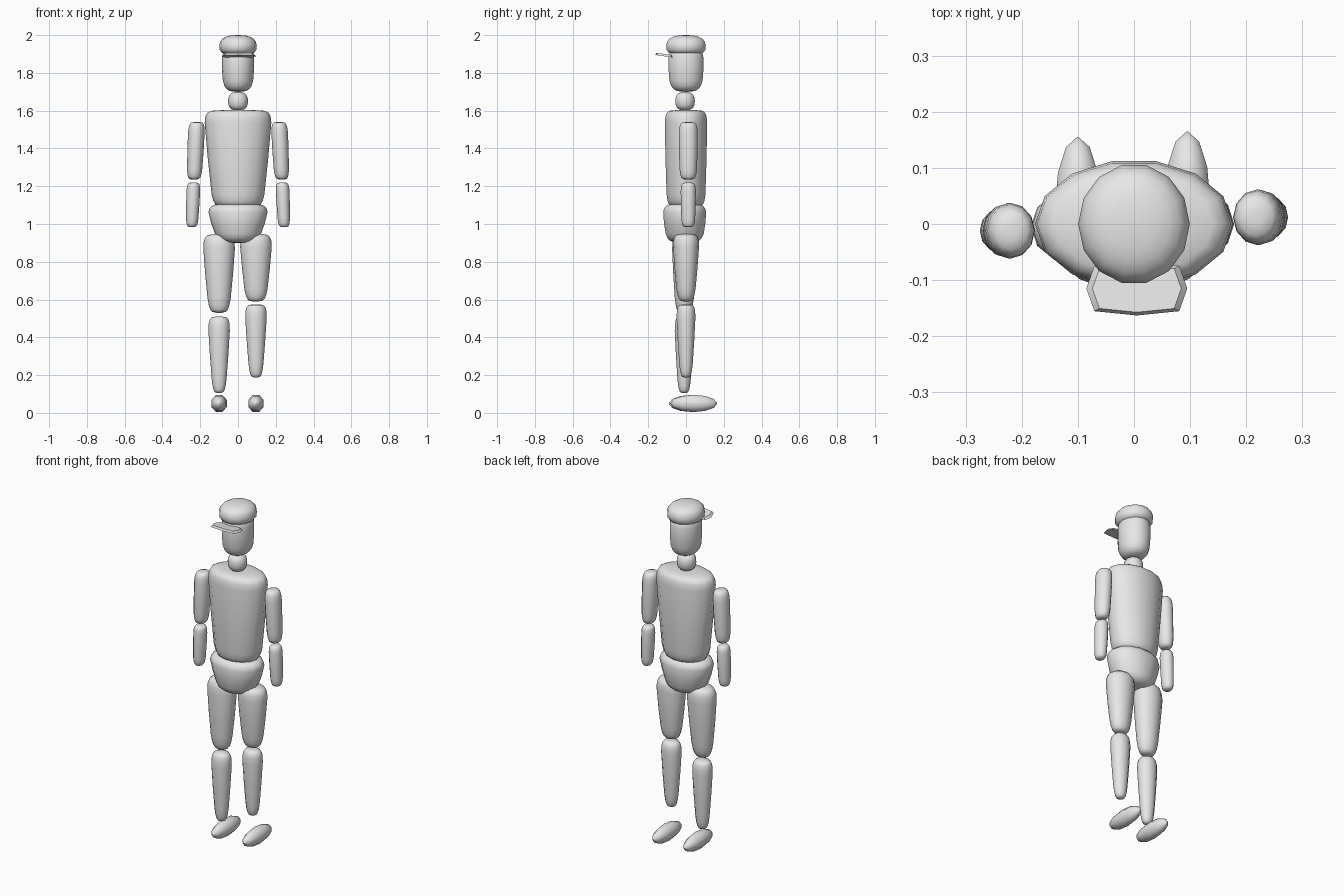
import bpy, bmesh, math
from math import sin, cos, copysign
from mathutils import Vector

cube = bpy.data.objects.get("Cube")
if cube:
    bpy.data.objects.remove(cube, do_unlink=True)

colour = (0.8, 0.8, 0.8, 1)
grey = bpy.data.materials.new("light grey")
grey.use_nodes = True
grey.diffuse_color = colour
grey.node_tree.nodes["Principled BSDF"].inputs["Base Color"].default_value = colour


def signed_power(value, exponent):
    return copysign(abs(value) ** exponent, value)


def skin(name, loops, smooth_angle):
    """Join rings of points into one closed, shaded object."""
    bm = bmesh.new()
    loops = [[bm.verts.new(point) for point in loop] for loop in loops]
    for low, high in zip(loops, loops[1:]):
        for i in range(len(low)):
            bm.faces.new((low[i - 1], low[i], high[i], high[i - 1]))
    bm.faces.new(loops[0])
    bm.faces.new(loops[-1])
    bmesh.ops.recalc_face_normals(bm, faces=bm.faces)
    mesh = bpy.data.meshes.new(name)
    bm.to_mesh(mesh)
    bm.free()
    mesh.materials.append(grey)
    part = bpy.data.objects.new(name, mesh)
    bpy.context.collection.objects.link(part)
    bpy.ops.object.select_all(action="DESELECT")
    part.select_set(True)
    bpy.context.view_layer.objects.active = part
    bpy.ops.object.shade_smooth_by_angle(angle=math.radians(smooth_angle))


def rounded(name, start, end, start_radii, end_radii, power, sides=14, steps=5, lying=False):
    """Tapered rounded body from start to end; a higher power gives squarer ends."""
    start, end = Vector(start), Vector(end)
    start_radii, end_radii = Vector(start_radii), Vector(end_radii)
    loops = []
    for step in range(-steps, steps + 1):
        lean = math.radians(88) * step / steps
        along = (signed_power(sin(lean), 2 / power) + 1) / 2
        radii = start_radii.lerp(end_radii, along) * cos(lean) ** (2 / power)
        centre = start.lerp(end, along)
        loop = []
        for i in range(sides):
            turn = math.tau * (i + lying / 2) / sides
            across, other = radii.x * cos(turn), radii.y * sin(turn)
            offset = (across, 0, other) if lying else (across, other, 0)
            loop.append(centre + Vector(offset))
        loops.append(loop)
    skin(name, loops, smooth_angle=55)


def upright(name, bottom, top, bottom_radii, top_radii, power, y=0):
    rounded(name, (0, y, bottom), (0, y, top), bottom_radii, top_radii, power)


# Head, neck and cap
upright("head", bottom=1.7, top=1.94, bottom_radii=(.08, .09), top_radii=(.09, .1), power=3.5)
upright("neck", bottom=1.6, top=1.7, bottom_radii=(.053, .053), top_radii=(.053, .053),
        power=2.5, y=-.005)
upright("cap", bottom=1.89, top=2, bottom_radii=(.105, .113), top_radii=(.094, .102), power=2.6)

# Cap peak: a thin plate rising slightly towards its front edge
peak_centre = Vector((.005, -.115, 1.888))


def peak_ring(scale, lift):
    ring = []
    for i in range(8):
        turn = math.tau * i / 8
        x = .09 * scale * signed_power(cos(turn), .5)
        y = .048 * scale * signed_power(sin(turn), .5)
        ring.append(peak_centre + Vector((x, y, lift - y / 7)))
    return ring


skin("cap_peak", [peak_ring(scale=1, lift=0), peak_ring(scale=.88, lift=.012)], smooth_angle=40)

# Torso and hips
upright("torso", bottom=1.09, top=1.603, bottom_radii=(.135, .105), top_radii=(.185, .118), power=8)
upright("hips", bottom=.9, top=1.11, bottom_radii=(.11, .1), top_radii=(.175, .125),
        power=4, y=-.007)

# Arms: one swings slightly forward, the other slightly back
for side_name, side in (("right", -1), ("left", 1)):
    swing = .012 * side
    rounded(side_name + "_upper_arm", start=(.232 * side, swing, 1.235),
            end=(.218 * side, swing, 1.54), start_radii=(.04, .046),
            end_radii=(.046, .052), power=5, sides=12)
    rounded(side_name + "_forearm", start=(.244 * side, swing, .983),
            end=(.235 * side, swing, 1.22), start_radii=(.032, .036),
            end_radii=(.038, .042), power=5, sides=12)

# Legs and feet: the right leg hangs lower than the left
for side_name, x, swing, knee_top, knee_bottom, ankle in (
        ("right", -.1, -.01, .53, .51, .105),
        ("left", .095, 0, .59, .575, .187)):
    rounded(side_name + "_thigh", start=(x, swing, knee_top), end=(x, swing / 3, .947),
            start_radii=(.056, .046), end_radii=(.092, .076), power=5, sides=12)
    rounded(side_name + "_shin", start=(x, swing, ankle), end=(x, swing, knee_bottom),
            start_radii=(.035, .032), end_radii=(.063, .055), power=5, sides=12)
    # Feet are eight-sided spindles
    toe_shift = x / 20
    rounded(side_name + "_foot", start=(x, toe_shift - .086, .05), end=(x, toe_shift + .16, .05),
            start_radii=(.044, .049), end_radii=(.044, .049), power=2,
            sides=8, steps=3, lying=True)
